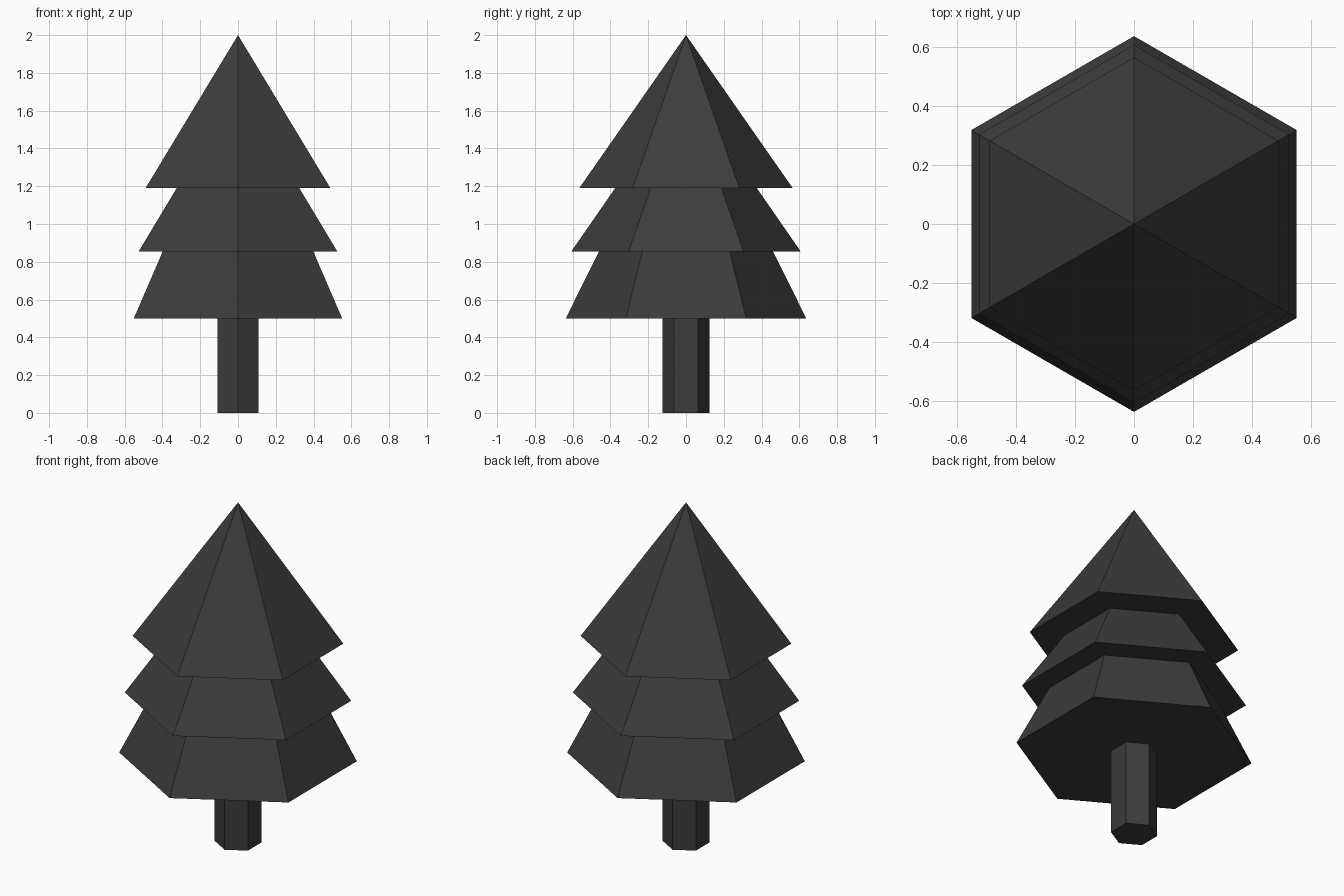
import bpy, bmesh, math

if "Cube" in bpy.data.objects:
    bpy.data.objects.remove(bpy.data.objects["Cube"])

SIDES = 6

dark = bpy.data.materials.new("dark_grey")
dark.diffuse_color = (0.045, 0.045, 0.045, 1)
dark.use_nodes = True
dark.node_tree.nodes["Principled BSDF"].inputs["Base Color"].default_value = dark.diffuse_color


def lathe(name, profile):
    """Six-sided solid from (radius, z) points; radius 0 makes a tip, open ends are capped."""
    bm = bmesh.new()
    rings = []
    for r, z in profile:
        count = SIDES if r else 1
        angles = [math.pi / 2 + math.tau * i / SIDES for i in range(count)]
        rings.append([bm.verts.new((r * math.cos(a), r * math.sin(a), z)) for a in angles])
    for low, high in zip(rings, rings[1:]):
        for i in range(SIDES):
            j = (i + 1) % SIDES
            if len(high) == 1:
                bm.faces.new((low[i], low[j], high[0]))
            else:
                bm.faces.new((low[i], low[j], high[j], high[i]))
    for ring in (rings[0], rings[-1]):
        if len(ring) > 1:
            bm.faces.new(ring)
    bmesh.ops.recalc_face_normals(bm, faces=bm.faces)
    mesh = bpy.data.meshes.new(name)
    bm.to_mesh(mesh)
    bm.free()
    mesh.materials.append(dark)
    obj = bpy.data.objects.new(name, mesh)
    bpy.context.collection.objects.link(obj)
    return obj


# Trunk
lathe("trunk", [(0.125, 0), (0.125, 0.5)])

# Foliage: three stepped tiers ending in a point
lathe("foliage", [(0.637, 0.5), (0.46, 0.855),
                  (0.607, 0.855), (0.375, 1.19),
                  (0.565, 1.19), (0, 2.0)])
